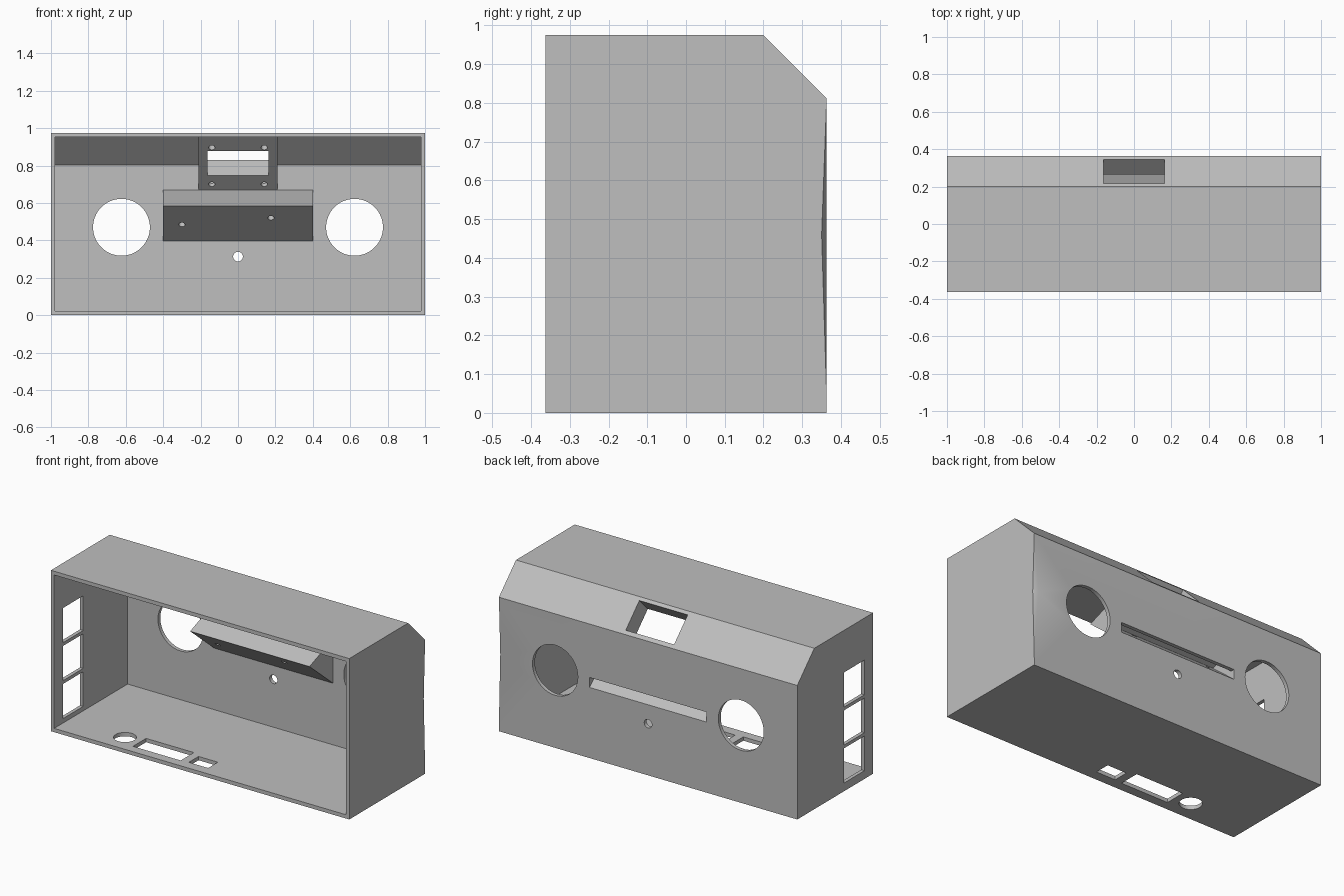
import bpy, bmesh, math
from mathutils import Vector

default = bpy.data.objects.get("Cube")
if default:
    bpy.data.objects.remove(default, do_unlink=True)

# One plain grey plastic
grey = bpy.data.materials.new("grey plastic")
grey.use_nodes = True
colour = (0.52, 0.52, 0.52, 1)
grey.diffuse_color = colour
grey.node_tree.nodes["Principled BSDF"].inputs["Base Color"].default_value = colour


def finish(name, bm):
    bmesh.ops.recalc_face_normals(bm, faces=bm.faces[:])
    mesh = bpy.data.meshes.new(name)
    bm.to_mesh(mesh)
    bm.free()
    mesh.materials.append(grey)
    obj = bpy.data.objects.new(name, mesh)
    bpy.context.collection.objects.link(obj)
    return obj


def prism(name, profile, x0, x1):
    """Extrude a (y, z) profile along x."""
    bm = bmesh.new()
    face = bm.faces.new([bm.verts.new((x0, y, z)) for y, z in profile])
    out = bmesh.ops.extrude_face_region(bm, geom=[face])
    moved = [v for v in out["geom"] if isinstance(v, bmesh.types.BMVert)]
    bmesh.ops.translate(bm, verts=moved, vec=(x1 - x0, 0, 0))
    return finish(name, bm)


def block(name, x, y, z):
    return prism(name, [(y[0], z[0]), (y[1], z[0]), (y[1], z[1]), (y[0], z[1])], *x)


def rod(name, centre, axis, radius, length, sides=48):
    bm = bmesh.new()
    bmesh.ops.create_cone(bm, cap_ends=True, segments=sides, radius1=radius,
                          radius2=radius, depth=length)
    obj = finish(name, bm)
    turn = Vector(axis).to_track_quat('Z', 'Y').to_matrix().to_4x4()
    obj.data.transform(turn)
    obj.data.transform(turn.Translation(centre))
    return obj


def cut(target, cutters):
    for c in cutters:
        c.hide_render = True
        mod = target.modifiers.new("cut", 'BOOLEAN')
        mod.operation, mod.solver, mod.object = 'DIFFERENCE', 'EXACT', c
    deps = bpy.context.evaluated_depsgraph_get()
    mesh = bpy.data.meshes.new_from_object(target.evaluated_get(deps))
    target.modifiers.clear()
    target.data = mesh
    mesh.polygons.foreach_set("use_smooth", [True] * len(mesh.polygons))
    mesh.set_sharp_from_angle(angle=math.radians(30))


def discard(cutters):
    for c in cutters:
        bpy.data.objects.remove(c, do_unlink=True)


# Case with chamfered upper back edge, open at the front
D, H = 0.363, 0.975
shell = prism("case_shell", [(-D, 0), (D, 0), (D, 0.812), (0.2, H), (-D, H)], -1, 1)
cutters = [prism("cavity", [(-0.5, 0.023), (0.34, 0.023), (0.34, 0.802),
                            (0.19, 0.952), (-0.5, 0.952)], -0.978, 0.978)]

# Speaker openings and small hole in the back wall
for s in (-1, 1):
    cutters.append(rod("speaker_cut", (s * 0.623, D, 0.47), (0, 1, 0), 0.152, 0.2, 64))
cutters.append(rod("cable_cut", (0, D, 0.313), (0, 1, 0), 0.026, 0.2))

# Slot behind the button housing
cutters.append(prism("slot_cut", [(0.33, 0.455), (0.37, 0.422), (0.37, 0.488),
                                  (0.33, 0.488)], -0.393, 0.393))

# Three windows in the right wall
for i in range(3):
    z = 0.05 + i * 0.23
    cutters.append(block("side_window_cut", (-1.1, -0.9), (-0.28, -0.085), (z, z + 0.21)))

# Floor openings
cutters.append(rod("floor_round_cut", (-0.593, -0.235, 0), (0, 0, 1), 0.063, 0.1))
cutters.append(block("floor_wide_cut", (-0.49, -0.17), (-0.306, -0.18), (-0.1, 0.1)))
cutters.append(block("floor_small_cut", (-0.12, 0.01), (-0.3, -0.207), (-0.1, 0.1)))

# Shallow dent along the left rear edge
bm = bmesh.new()
for p in [(1, D, 0.812), (1, D, 0.04), (1, 0.35, 0.46), (0.97, D, 0.46), (1.05, 0.41, 0.46)]:
    bm.verts.new(p)
bmesh.ops.convex_hull(bm, input=bm.verts[:])
cutters.append(finish("edge_dent_cut", bm))

# Tunnel square to the chamfer, shared by the case and display mount
c, h, n = Vector((0.28, 0.894)), Vector((-0.065, 0.065)), Vector((0.2, 0.2))
tunnel = prism("tunnel_cut", [c + h + n, c + h - n, c - h - n, c - h + n], -0.162, 0.162)
cut(shell, cutters + [tunnel])
discard(cutters)

# Display mount inside the chamfer, with four blind screw holes
mount = prism("display_mount", [(0.052, 0.96), (0.19, 0.96), (0.345, 0.805),
                                (0.345, 0.667)], -0.21, 0.21)
screws = [rod("screw_cut", (x, 1.012 - z, z), (0, 1, 1), 0.017, 0.08, 24)
          for x in (-0.14, 0.14) for z in (0.7, 0.896)]
cut(mount, screws + [tunnel])
discard(screws + [tunnel])

# Hollow wedge housing with two button holes in its sloping underside
housing = prism("button_housing", [(0.35, 0.672), (0.113, 0.584), (0.35, 0.388)], -0.4, 0.4)
hollow = prism("hollow_cut", [(0.189, 0.572), (0.4, 0.397), (0.4, 0.65)], -0.393, 0.393)
holes = [rod("button_cut", (x, 0.113 + (0.584 - z) / 0.828, z), (0, 0.638, 0.77),
             0.017, 0.12, 24) for x, z in ((-0.3, 0.484), (0.176, 0.52))]
cut(housing, [hollow] + holes)
discard([hollow] + holes)
